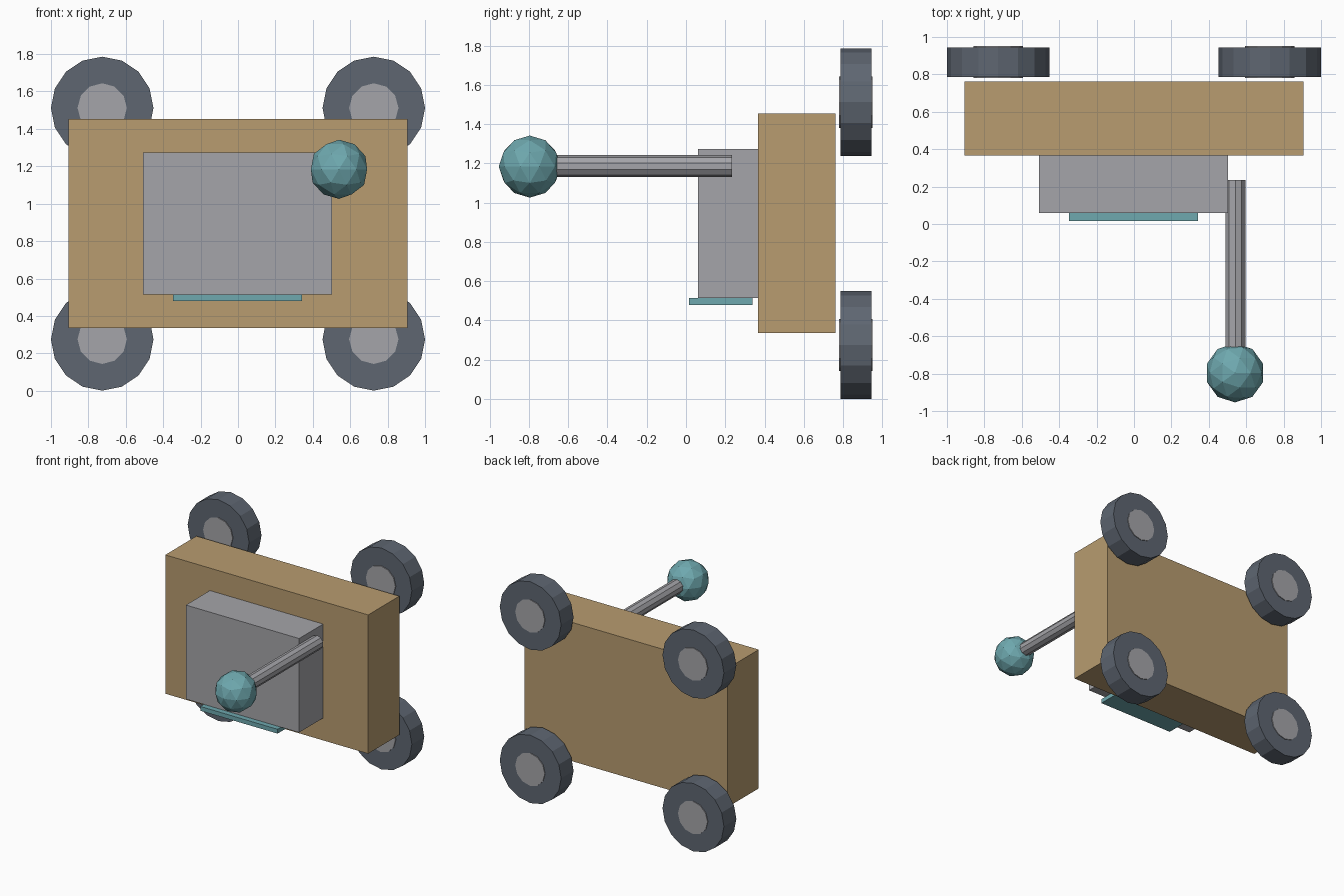
import bpy
from math import pi

cube = bpy.data.objects.get("Cube")
if cube:
    bpy.data.objects.remove(cube, do_unlink=True)


def material(name, color):
    m = bpy.data.materials.new(name)
    m.use_nodes = True
    m.diffuse_color = (*color, 1)
    m.node_tree.nodes["Principled BSDF"].inputs["Base Color"].default_value = (*color, 1)
    return m


tan = material("tan", (0.479, 0.332, 0.16))
grey = material("grey", (0.376, 0.376, 0.398))
teal = material("teal", (0.156, 0.392, 0.425))
slate = material("dark slate", (0.112, 0.133, 0.165))


def finish(name, mat):
    obj = bpy.context.object
    obj.name = name
    obj.data.materials.append(mat)
    bpy.ops.object.transform_apply(location=False, rotation=True, scale=True)
    return obj


def box(name, mat, low, high):
    centre = [(a + b) / 2 for a, b in zip(low, high)]
    bpy.ops.mesh.primitive_cube_add(size=1, location=centre)
    bpy.context.object.scale = [b - a for a, b in zip(low, high)]
    return finish(name, mat)


def rod(name, mat, sides, radius, x, z, y0, y1):
    """Prism lying along y, with a corner pointing up."""
    bpy.ops.mesh.primitive_cylinder_add(
        vertices=sides, radius=radius, depth=y1 - y0,
        location=(x, (y0 + y1) / 2, z), rotation=(pi / 2, 0, 0))
    return finish(name, mat)


# Main block, raised panel and the thin tray under it
box("body", tan, (-0.905, 0.366, 0.335), (0.905, 0.763, 1.454))
box("front_panel", grey, (-0.507, 0.06, 0.515), (0.503, 0.366, 1.273))
box("tray", teal, (-0.347, 0.016, 0.48), (0.342, 0.339, 0.515))

# Lever with a ball on its end
rod("lever", grey, 10, 0.056, 0.542, 1.186, -0.79, 0.235)
bpy.ops.mesh.primitive_ico_sphere_add(subdivisions=2, radius=0.158,
                                      location=(0.54, -0.796, 1.184))
finish("lever_ball", teal)

# Four wheels behind the body, each with a hub just proud of the tyre
for side, x in (("right", -0.726), ("left", 0.726)):
    for level, z in (("lower", 0.275), ("upper", 1.512)):
        rod(f"{level}_{side}_tyre", slate, 16, 0.274, x, z, 0.787, 0.945)
        rod(f"{level}_{side}_hub", grey, 12, 0.132, x, z, 0.78, 0.951)
